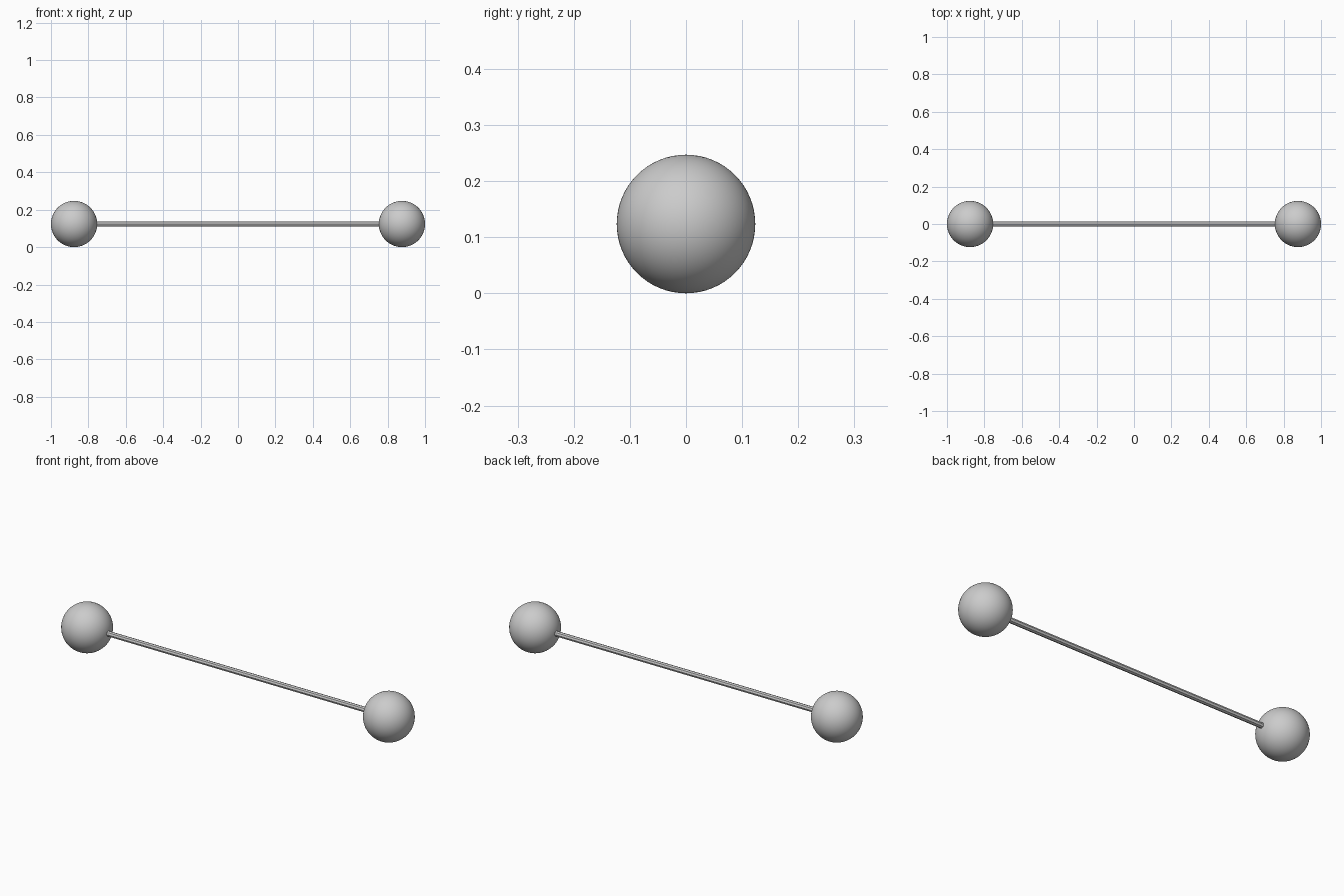
import bpy
from math import pi

if "Cube" in bpy.data.objects:
    bpy.data.objects.remove(bpy.data.objects["Cube"])

R = 0.1235          # ball radius
X = 1.0 - R         # ball centre distance

# End balls
for side, name in ((-1, "left_ball"), (1, "right_ball")):
    bpy.ops.mesh.primitive_uv_sphere_add(segments=64, ring_count=32, radius=R,
                                         location=(side * X, 0, R))
    ball = bpy.context.object
    ball.name = name
    bpy.ops.object.shade_smooth()

# Thin connecting rod, ends buried in the balls
bpy.ops.mesh.primitive_cylinder_add(vertices=8, radius=0.0138, depth=2 * (X - R + 0.02),
                                    location=(0, 0, R), rotation=(0, pi / 2, 0))
bpy.context.object.name = "connecting_rod"
